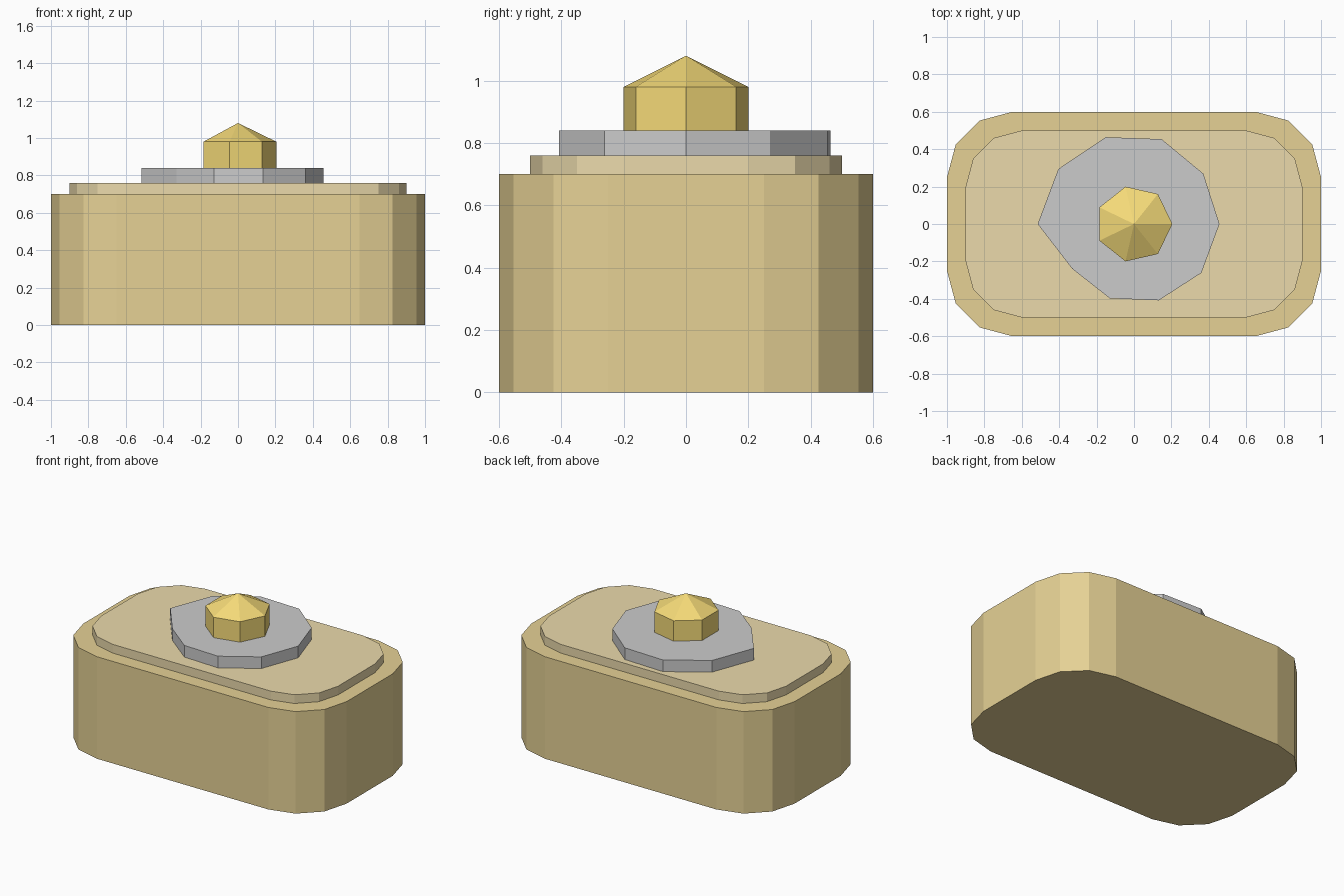
import bpy, bmesh
from math import cos, sin, pi, radians

if "Cube" in bpy.data.objects:
    bpy.data.objects.remove(bpy.data.objects["Cube"])


def polar(radii):
    n = len(radii)
    return [(r * cos(2 * pi * i / n), r * sin(2 * pi * i / n)) for i, r in enumerate(radii)]


def rounded_rect(hx, hy, r, seg=3):
    pts = []
    for k, (sx, sy) in enumerate([(1, 1), (-1, 1), (-1, -1), (1, -1)]):
        for i in range(seg + 1):
            a = radians(90 * k + 90 * i / seg)
            pts.append((sx * (hx - r) + r * cos(a), sy * (hy - r) + r * sin(a)))
    return pts


def prism(name, outline, z0, z1, color, apex=None):
    """Extrude an outline from z0 to z1, optionally closed by a point at apex."""
    bm = bmesh.new()
    low = [bm.verts.new((x, y, z0)) for x, y in outline]
    high = [bm.verts.new((x, y, z1)) for x, y in outline]
    bm.faces.new(low[::-1])
    tip = bm.verts.new((0, 0, apex)) if apex else None
    if not tip:
        bm.faces.new(high)
    for i in range(len(outline)):
        j = (i + 1) % len(outline)
        bm.faces.new((low[i], low[j], high[j], high[i]))
        if tip:
            bm.faces.new((high[i], high[j], tip))
    mesh = bpy.data.meshes.new(name)
    bm.to_mesh(mesh)
    bm.free()
    mat = bpy.data.materials.new(name + "_color")
    mat.diffuse_color = (*color, 1)
    mat.use_nodes = True
    mat.node_tree.nodes["Principled BSDF"].inputs["Base Color"].default_value = mat.diffuse_color
    mesh.materials.append(mat)
    obj = bpy.data.objects.new(name, mesh)
    bpy.context.collection.objects.link(obj)
    return obj


# Body with rounded corners and the raised top layer
prism("body", rounded_rect(1.0, 0.6, 0.35), 0, 0.70, (0.79, 0.64, 0.30))
prism("top_layer", rounded_rect(0.9, 0.5, 0.3), 0.70, 0.76, (0.83, 0.70, 0.41))

# Irregular ten-sided pale disc
disc_radii = [0.457, 0.458, 0.477, 0.488, 0.50, 0.515, 0.408, 0.418, 0.429, 0.445]
prism("pale_disc", polar(disc_radii), 0.76, 0.84, (0.86, 0.86, 0.84))

# Seven-sided knob with a pointed cap
prism("knob", polar([0.205] * 7), 0.84, 0.98, (0.92, 0.71, 0.19), apex=1.08)
